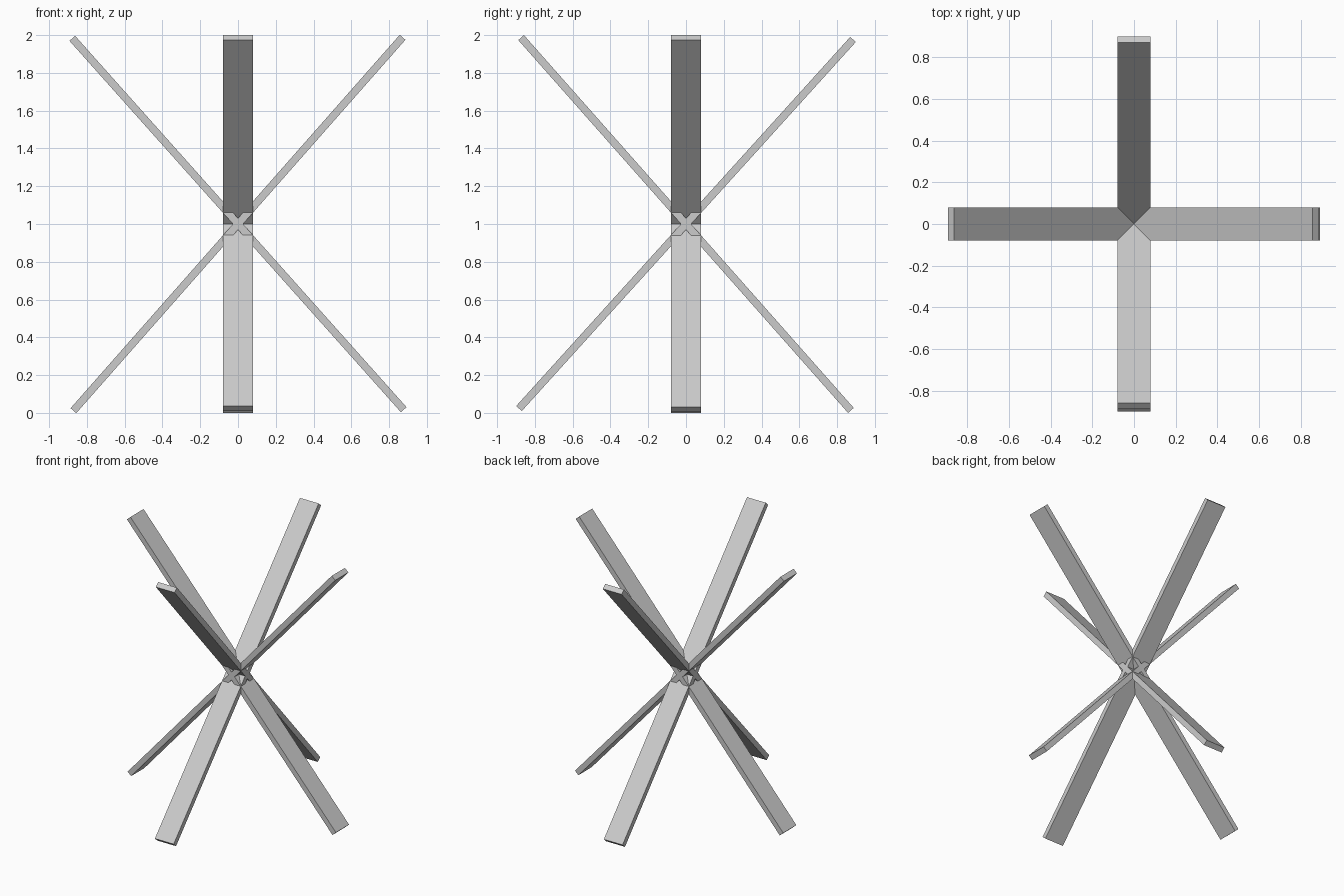
import bpy
from math import radians

if "Cube" in bpy.data.objects:
    bpy.data.objects.remove(bpy.data.objects["Cube"])

LENGTH, WIDTH, THICK = 2.635, 0.16, 0.04


def plank(name, rotation):
    """Flat plank centred on the crossing point, tilted by rotation."""
    bpy.ops.mesh.primitive_cube_add(size=1, location=(0, 0, 1), rotation=rotation)
    ob = bpy.context.object
    ob.name = name
    in_xz = rotation[1] != 0
    ob.scale = (LENGTH, WIDTH, THICK) if in_xz else (WIDTH, LENGTH, THICK)
    bpy.ops.object.transform_apply(location=False, rotation=True, scale=True)


# Pair crossing in the left-right plane
plank("side_plank_rising", (0, -radians(48.6), 0))
plank("side_plank_falling", (0, radians(48.25), 0))

# Pair crossing in the front-back plane
plank("depth_plank_rising", (radians(47.85), 0, 0))
plank("depth_plank_falling", (-radians(48.5), 0, 0))
